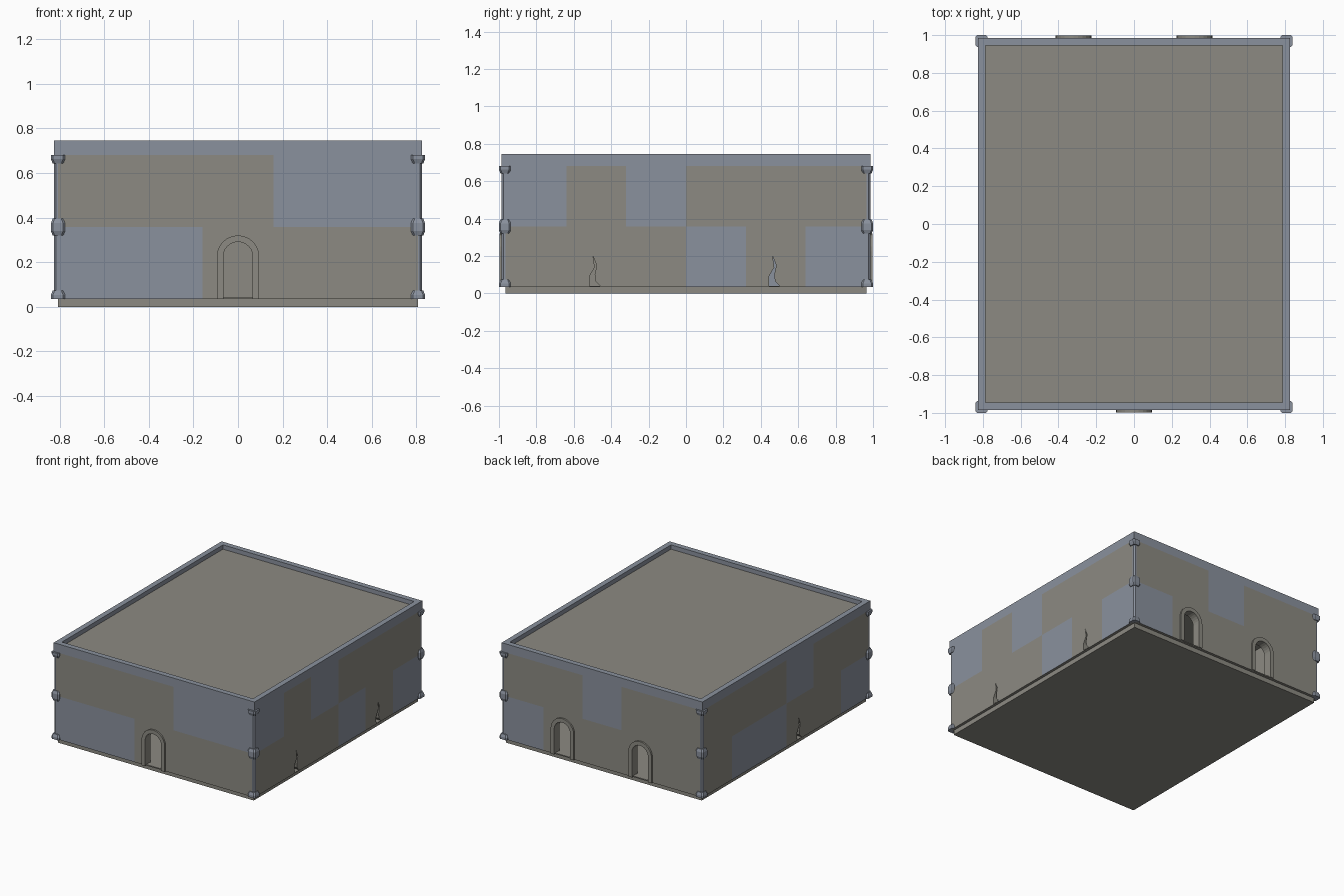
import bpy, bmesh, math

if "Cube" in bpy.data.objects:
    bpy.data.objects.remove(bpy.data.objects["Cube"])


def material(name, rgb):
    m = bpy.data.materials.new(name)
    m.diffuse_color = (*rgb, 1)
    m.use_nodes = True
    m.node_tree.nodes["Principled BSDF"].inputs["Base Color"].default_value = m.diffuse_color
    return m


GREY = material("warm grey stone", (0.262, 0.254, 0.223))
BLUE = material("blue grey stone", (0.254, 0.283, 0.337))
X, Y, T = 0.826, 0.986, 0.04            # wall half sizes and thickness
Z0, ZM, Z1, ZT = 0.035, 0.357, 0.68, 0.745


def make(name, bm, mats):
    me = bpy.data.meshes.new(name)
    bm.to_mesh(me)
    bm.free()
    for m in mats:
        me.materials.append(m)
    ob = bpy.data.objects.new(name, me)
    bpy.context.collection.objects.link(ob)
    return ob


def finish(name, bm, mats):
    bmesh.ops.recalc_face_normals(bm, faces=bm.faces)
    return make(name, bm, mats)


def prism(bm, lower, upper):
    """Solid between two matching loops of points."""
    a = [bm.verts.new(p) for p in lower]
    b = [bm.verts.new(p) for p in upper]
    n = len(a)
    bm.faces.new(a[::-1])
    bm.faces.new(b)
    for i in range(n):
        bm.faces.new((a[i], a[(i + 1) % n], b[(i + 1) % n], b[i]))


def rect(x, y, z, cx=0, cy=0):
    return [(cx - x, cy - y, z), (cx + x, cy - y, z), (cx + x, cy + y, z), (cx - x, cy + y, z)]


def box(bm, x, y, z0, z1, cx=0, cy=0):
    prism(bm, rect(x, y, z0, cx, cy), rect(x, y, z1, cx, cy))


def arch(r, foot, spring=0.225, n=12):
    pts = [(r * math.cos(math.pi * i / n), spring + r * math.sin(math.pi * i / n))
           for i in range(n + 1)]
    return [(r, foot)] + pts + [(-r, foot)]


DOORS = [(0, -1), (-0.32, 1), (0.32, 1)]       # x, facing
CRACKS = [(-0.48, 1), (0.48, 1), (-0.16, -1)]  # y, facing
CRACK = [(-.035, .04), (-.037, .09), (-.008, .14), (-.017, .2), (.003, .15),
         (-.008, .1), (-.004, .065), (.02, .04)]
CORNERS = [(sx, sy) for sx in (-1, 1) for sy in (-1, 1)]

# foundation slab
bm = bmesh.new()
box(bm, 0.806, 0.966, 0, Z0)
finish("foundation", bm, [GREY])

# hollow wall shell, split into panels
bm = bmesh.new()
box(bm, X, Y, Z0, Z1)
bmesh.ops.recalc_face_normals(bm, faces=bm.faces)
outer = set(bm.faces)
box(bm, X - T, Y - T, 0.04, 0.672)
inner = [f for f in bm.faces if f not in outer]
bmesh.ops.recalc_face_normals(bm, faces=inner)
bmesh.ops.reverse_faces(bm, faces=inner)
cuts = [((x, 0, 0), (1, 0, 0)) for x in (-.48, -.16, .16, .48)]
cuts += [((0, y, 0), (0, 1, 0)) for y in (-.64, -.32, 0, .32, .64)]
cuts += [((0, 0, ZM), (0, 0, 1))]
for co, no in cuts:
    bmesh.ops.bisect_plane(bm, geom=bm.verts[:] + bm.edges[:] + bm.faces[:],
                           plane_co=co, plane_no=no)
# blue panels of each side: (upper row?, from, to)
BLUES = {"front": [(0, -1, -.16), (1, .16, 1)],
         "back": [(0, .48, 1), (1, -.16, .16)],
         "right": [(1, -1, -.64), (1, -.32, 0), (0, 0, .32), (0, .64, 1)],
         "left": [(0, 0, .64), (1, -.32, 0), (0, -1, -.64)]}
bm.normal_update()
for f in bm.faces:
    c, n = f.calc_center_median(), f.normal
    if abs(n.z) > 0.5:
        continue
    if abs(n.x) > 0.5:
        side, u = ("right" if c.x > 0 else "left"), c.y
    else:
        side, u = ("back" if c.y > 0 else "front"), c.x
    row = int(c.z > ZM)
    if any(r == row and a < u < b for r, a, b in BLUES[side]):
        f.material_index = 1
walls = make("walls", bm, [GREY, BLUE])

# cutter for doorways, cracks and corner notches
bm = bmesh.new()
for x, s in DOORS:
    p = arch(0.08, 0.043)
    prism(bm, [(x + u, s * 0.9, z) for u, z in p], [(x + u, s * 1.1, z) for u, z in p])
for y, s in CRACKS:
    prism(bm, [(s * 0.75, y + s * u, z) for u, z in CRACK],
          [(s * 0.9, y + s * u, z) for u, z in CRACK])
for sx, sy in CORNERS:
    box(bm, 0.02, 0.02, 0, 0.7, sx * X, sy * Y)
cutter = finish("opening_cutter", bm, [GREY])
cutter.hide_render = True
mod = walls.modifiers.new("openings", "BOOLEAN")
mod.object, mod.operation, mod.solver = cutter, "DIFFERENCE", "EXACT"
bpy.context.view_layer.objects.active = walls
bpy.ops.object.modifier_apply(modifier=mod.name)
bpy.data.objects.remove(cutter)

# parapet ring around a sunken flat roof
bm = bmesh.new()
loops = [[bm.verts.new(p) for p in rect(X - t, Y - t, z)]
         for t, z in ((0, Z1), (0, ZT), (T, ZT), (T, Z1))]
for i in range(4):
    a, b = loops[i], loops[(i + 1) % 4]
    for j in range(4):
        k = (j + 1) % 4
        bm.faces.new((a[j], a[k], b[k], b[j]))
finish("parapet", bm, [BLUE])
bm = bmesh.new()
box(bm, X - T, Y - T, Z1, 0.713)
finish("flat_roof", bm, [GREY])

# raised arched door surrounds
for i, (x, s) in enumerate(DOORS):
    bm = bmesh.new()
    p = arch(0.095, Z0) + arch(0.066, Z0)[::-1]
    prism(bm, [(x + u, s * 0.935, z) for u, z in p],
          [(x + u, s * 0.998, z) for u, z in p])
    finish(f"door_surround_{i + 1}", bm, [GREY])


def ring(cx, cy, h, z):
    """Square with clipped corners."""
    c = h - 0.009
    return [(cx + a, cy + b, z) for a, b in
            ((h, -c), (h, c), (c, h), (-c, h), (-h, c), (-h, -c), (-c, -h), (c, -h))]


# corner columns with tapered feet and caps on each storey
for k, (sx, sy) in enumerate(CORNERS):
    cx, cy = sx * 0.807, sy * 0.9685
    bm = bmesh.new()
    prism(bm, ring(cx, cy, 0.017, Z0), ring(cx, cy, 0.017, Z1))
    for z, d in ((Z0, 1), (ZM, -1), (ZM, 1), (Z1, -1)):
        for h0, h1, a, b in ((.0315, .0315, 0, .018), (.0315, .024, .018, .038)):
            prism(bm, ring(cx, cy, h0, z + d * a), ring(cx, cy, h1, z + d * b))
    finish(f"corner_column_{k + 1}", bm, [BLUE])
